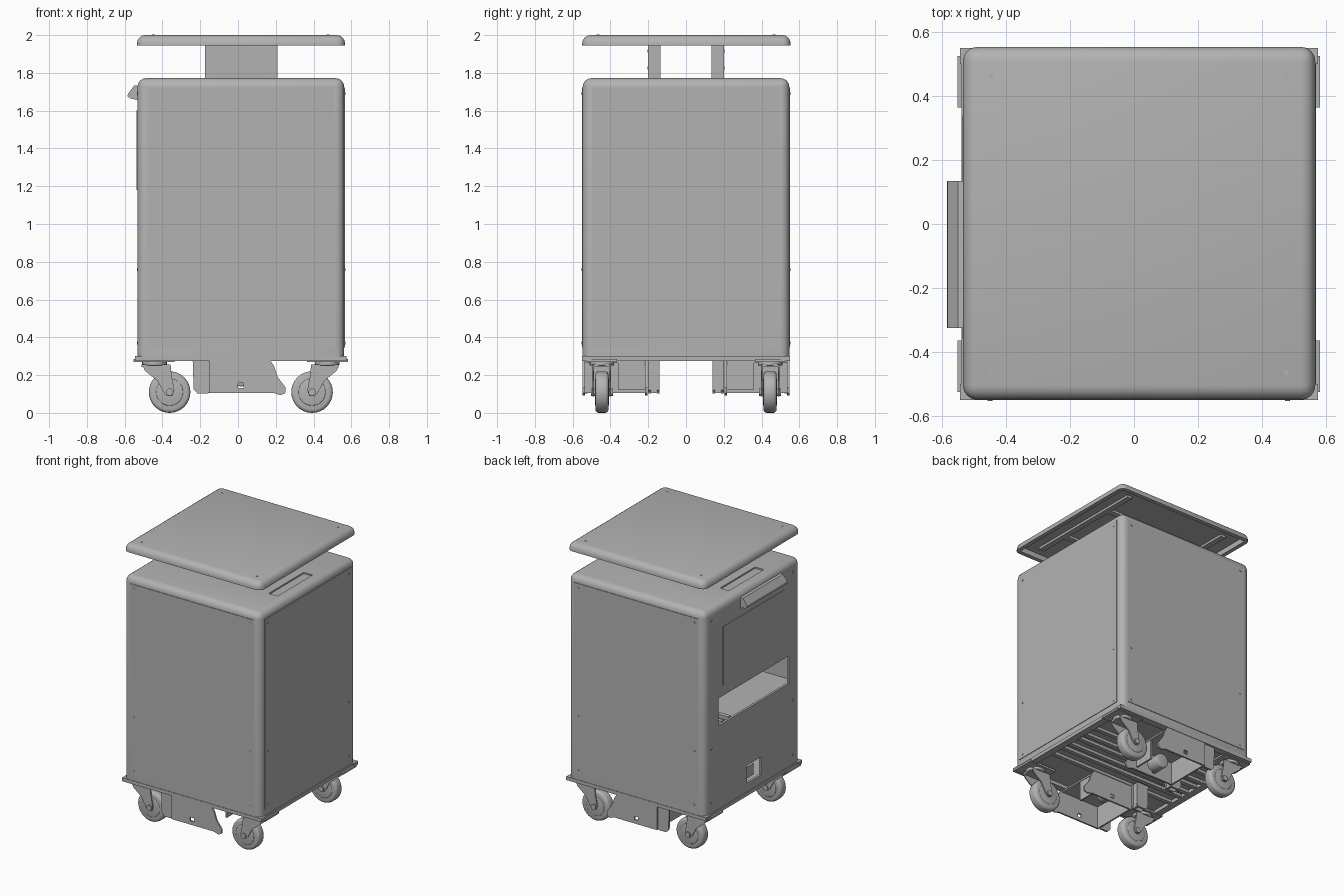
import bpy, bmesh, math
from mathutils import Matrix, Vector

old = bpy.data.objects.get("Cube")
if old:
    bpy.data.objects.remove(old, do_unlink=True)

grey = bpy.data.materials.new("light_grey_metal")
grey.use_nodes = True
colour = (0.45, 0.45, 0.45, 1)
grey.diffuse_color = colour
grey.node_tree.nodes["Principled BSDF"].inputs["Base Color"].default_value = colour

CX = 0.015  # centre line of the cabinet
SIDES = (-1, 1)


def finish(name, bm, smooth=False):
    bmesh.ops.recalc_face_normals(bm, faces=bm.faces)
    me = bpy.data.meshes.new(name)
    bm.to_mesh(me)
    bm.free()
    me.materials.append(grey)
    ob = bpy.data.objects.new(name, me)
    bpy.context.collection.objects.link(ob)
    if smooth:
        bpy.ops.object.select_all(action="DESELECT")
        ob.select_set(True)
        bpy.context.view_layer.objects.active = ob
        bpy.ops.object.shade_smooth_by_angle(angle=math.radians(35))
    return ob


def box(name, x, y, z, bevel=0, segs=4):
    """Box from (min, max) ranges; bevel rounds every edge except the bottom rim."""
    bm = bmesh.new()
    bmesh.ops.create_cube(bm, size=1)
    for v in bm.verts:
        v.co = Vector([(a + b) / 2 + c * (b - a) for (a, b), c in zip((x, y, z), v.co)])
    if bevel:
        edges = [e for e in bm.edges if max(v.co.z for v in e.verts) > z[0] + 1e-5]
        bmesh.ops.bevel(bm, geom=edges, offset=bevel, segments=segs, profile=0.5, affect="EDGES")
    return finish(name, bm, bool(bevel))


def plate(name, outline, y0, y1):
    """Extrude an x-z outline along y."""
    bm = bmesh.new()
    face = bm.faces.new([bm.verts.new((px, y0, pz)) for px, pz in outline])
    out = bmesh.ops.extrude_face_region(bm, geom=[face])
    moved = [g for g in out["geom"] if isinstance(g, bmesh.types.BMVert)]
    bmesh.ops.translate(bm, verts=moved, vec=(0, y1 - y0, 0))
    return finish(name, bm)


def disc(name, centre, axis, radius, depth, sides=24, bevel=0):
    bm = bmesh.new()
    bmesh.ops.create_cone(bm, cap_ends=True, segments=sides, radius1=radius, radius2=radius, depth=depth)
    if bevel:
        rims = [e for e in bm.edges if abs(e.verts[0].co.z - e.verts[1].co.z) < 1e-5]
        bmesh.ops.bevel(bm, geom=rims, offset=bevel, segments=3, profile=0.5, affect="EDGES")
    turn = Vector(axis).to_track_quat("Z", "Y").to_matrix().to_4x4()
    bm.transform(Matrix.Translation(centre) @ turn)
    return finish(name, bm, True)


def cut(target, x, y, z):
    cutter = box("cutter", x, y, z)
    cutter.hide_render = True
    mod = target.modifiers.new("cut", "BOOLEAN")
    mod.operation, mod.solver, mod.object = "DIFFERENCE", "EXACT", cutter
    bpy.context.view_layer.objects.active = target
    bpy.ops.object.modifier_apply(modifier=mod.name)
    bpy.data.objects.remove(cutter, do_unlink=True)


# Cabinet shell with its openings
cabinet = box("cabinet_shell", (-0.532, 0.562), (-0.547, 0.547), (0.28, 1.772), 0.045)
cut(cabinet, (-0.515, 0.545), (-0.53, 0.53), (0.2, 1.75))
cut(cabinet, (-0.6, -0.5), (-0.42, 0.39), (0.9, 1.1))
cut(cabinet, (-0.6, -0.5), (-0.1, 0.06), (0.36, 0.49))
for side in SIDES:
    x = CX + side * 0.435
    cut(cabinet, (x - 0.035, x + 0.035), (-0.24, 0.16), (1.762, 1.8))

# Flush side panels with screws
for s in SIDES:
    box("front_back_panel", (-0.48, 0.512), sorted((s * 0.545, s * 0.551)), (0.345, 1.722))
box("left_panel", (0.56, 0.566), (-0.497, 0.497), (0.345, 1.722))
box("display_panel", (-0.537, -0.53), (-0.36, 0.34), (1.18, 1.6))
for z in (0.37, 0.76, 1.69):
    for s in SIDES:
        for t in SIDES:
            disc("panel_screw", (CX + t * 0.465, s * 0.551, z), (0, 1, 0), 0.008, 0.006, 10)
            disc("panel_screw", (CX + s * (0.551 if s > 0 else 0.547), t * 0.465, z), (1, 0, 0), 0.008, 0.006, 10)

# Interior shelf and socket
box("shelf", (-0.51, 0.54), (-0.525, 0.525), (0.85, 0.87))
for y in (0.2, 0.28, 0.36):
    box("shelf_rail", (-0.5, 0.5), (y, y + 0.03), (0.87, 0.895))
box("socket", (-0.5, -0.44), (-0.06, 0.03), (0.37, 0.45))

# Handle on the side
handle = [(-0.525, 1.735), (-0.55, 1.732), (-0.583, 1.688), (-0.585, 1.675), (-0.57, 1.665), (-0.525, 1.655)]
plate("handle", handle, -0.325, 0.135)

# Raised lid, hollow below, with its inner frame
lid = box("lid", (-0.535, 0.567), (-0.55, 0.554), (1.945, 2.0), 0.045)
cut(lid, (-0.505, 0.537), (-0.52, 0.524), (1.9, 1.982))
for s in SIDES:
    box("lid_rib", (-0.4, 0.43), sorted((s * 0.2, s * 0.24)), (1.965, 1.985))
    box("lid_rib", (CX + s * 0.4 - 0.02, CX + s * 0.4 + 0.02), (-0.45, 0.45), (1.965, 1.985))
    for t in SIDES:
        disc("lid_screw", (CX + s * 0.462, t * 0.465, 2.0), (0, 0, 1), 0.008, 0.004, 10)

# Lifting columns, each an open channel
for s in SIDES:
    box("column_web", (-0.175, 0.208), sorted((s * 0.19, s * 0.202)), (1.4, 1.985))
    for x in (-0.175, 0.196):
        box("column_flange", (x, x + 0.012), sorted((s * 0.135, s * 0.2)), (1.4, 1.985))
    for x in (-0.145, 0.18):
        for z in (1.825, 1.915):
            disc("column_screw", (x, s * 0.202, z), (0, 1, 0), 0.008, 0.006, 10)

# Base floor, rim and rails
box("floor", (-0.515, 0.545), (-0.53, 0.53), (0.3, 0.312))
for s in SIDES:
    box("base_rim", (-0.545, 0.575), sorted((s * 0.5, s * 0.55)), (0.275, 0.3))
    box("base_rim", (CX + s * 0.53 - 0.025, CX + s * 0.53 + 0.025), (-0.5, 0.5), (0.275, 0.3))
    for y in (0.03, 0.1, 0.2):
        box("base_rail", (-0.5, 0.53), sorted((s * y, s * (y + 0.03))), (0.28, 0.3))

# Drive units below the base
side_outline = [(-0.15, 0.285), (-0.15, 0.105), (0.19, 0.105), (0.225, 0.093), (0.25, 0.105),
                (0.252, 0.135), (0.21, 0.19), (0.19, 0.25), (0.165, 0.285)]
lug_outline = [(-0.24, 0.285), (-0.235, 0.125), (-0.215, 0.103), (-0.16, 0.103), (-0.145, 0.12), (-0.145, 0.285)]
for s in SIDES:
    for y in (0.205, 0.535):
        unit = plate("drive_side_plate", side_outline, s * y, s * (y + 0.012))
        cut(unit, (0.0, 0.03), sorted((s * (y - 0.01), s * (y + 0.03))), (0.132, 0.158))
    for y in (0.14, 0.185, 0.522):
        plate("drive_lug", lug_outline, s * y, s * (y + 0.014))
    box("drive_lug_web", (-0.165, -0.15), sorted((s * 0.14, s * 0.2)), (0.105, 0.285))
    box("drive_end_plate", (-0.15, -0.138), sorted((s * 0.21, s * 0.54)), (0.105, 0.285))
    box("drive_cross_plate", (0.15, 0.162), sorted((s * 0.21, s * 0.36)), (0.125, 0.27))
    box("drive_top_plate", (-0.15, 0.165), sorted((s * 0.21, s * 0.54)), (0.265, 0.277))
    disc("drive_motor", (0.015, s * 0.26, 0.19), (0, 1, 0), 0.05, 0.1, 24, 0.006)

# Swivel casters
fork = [(0.145, 0.255), (-0.005, 0.255), (-0.01, 0.2), (-0.025, 0.12), (-0.015, 0.09),
        (0.012, 0.088), (0.03, 0.105), (0.065, 0.17), (0.13, 0.222)]
for sx in SIDES:
    for sy in SIDES:
        wx, y = CX + sx * 0.377, sy * 0.445
        px = wx + sx * 0.08
        disc("tyre", (wx, y, 0.11), (0, 1, 0), 0.11, 0.07, 32, 0.018)
        disc("wheel_hub", (wx, y, 0.11), (0, 1, 0), 0.072, 0.076, 28, 0.005)
        disc("axle", (wx, y, 0.11), (0, 1, 0), 0.02, 0.115, 12)
        for t in SIDES:
            plate("fork_side", [(wx + sx * u, z) for u, z in fork], y + t * 0.041, y + t * 0.049)
        box("fork_bridge", (px - 0.07, px + 0.06), (y - 0.049, y + 0.049), (0.243, 0.256))
        disc("swivel", (px, y, 0.262), (0, 0, 1), 0.065, 0.022, 24, 0.005)
        box("caster_plate", sorted((CX + sx * 0.35, CX + sx * 0.567)), (y - 0.08, y + 0.08), (0.27, 0.284))
